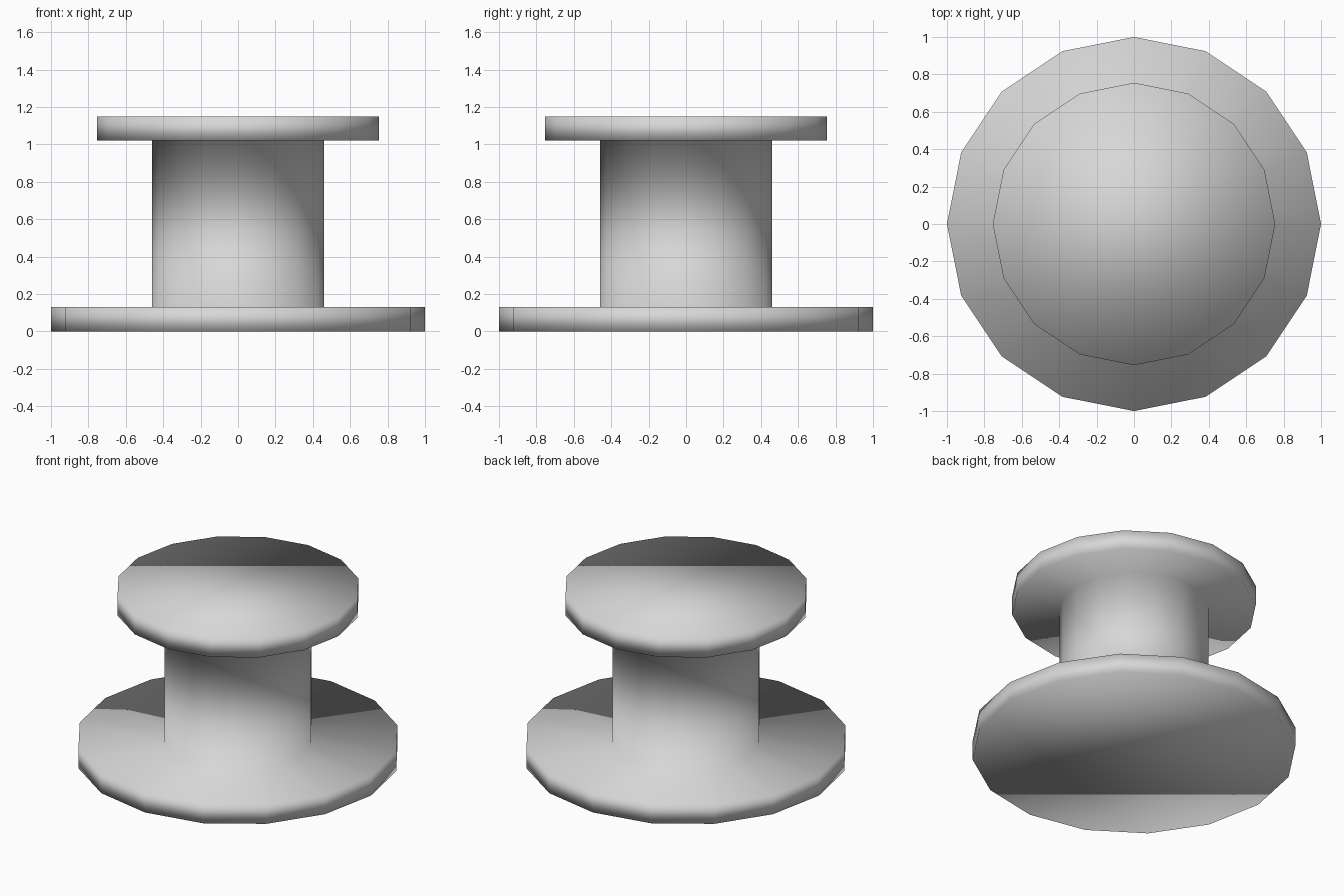
import bpy
import bmesh
from math import cos, sin, pi

cube = bpy.data.objects.get("Cube")
if cube:
    bpy.data.objects.remove(cube, do_unlink=True)

SIDES = 16

# Plain grey finish
grey = bpy.data.materials.new("light grey")
grey.use_nodes = True
colour = (0.68, 0.68, 0.68, 1)
grey.diffuse_color = colour
grey.node_tree.nodes["Principled BSDF"].inputs["Base Color"].default_value = colour

# Outline of base flange, neck and top flange, as radius and height
profile = [(1.0, 0), (1.0, 0.13), (0.46, 0.13),
           (0.46, 1.02), (0.755, 1.02), (0.755, 1.15)]


def ring(bm, radius, height):
    angles = [2 * pi * i / SIDES for i in range(SIDES)]
    return [bm.verts.new((radius * cos(a), radius * sin(a), height)) for a in angles]


# One continuous turned body, so the shading flows across every edge
bm = bmesh.new()
rings = [ring(bm, r, z) for r, z in profile]
for low, high in zip(rings, rings[1:]):
    for i in range(SIDES):
        j = (i + 1) % SIDES
        bm.faces.new((low[i], low[j], high[j], high[i]))

# End caps
bm.faces.new(rings[0][::-1])
bm.faces.new(rings[-1])
for face in bm.faces:
    face.smooth = True

mesh = bpy.data.meshes.new("spool")
bm.to_mesh(mesh)
bm.free()
mesh.materials.append(grey)
spool = bpy.data.objects.new("spool", mesh)
bpy.context.collection.objects.link(spool)
